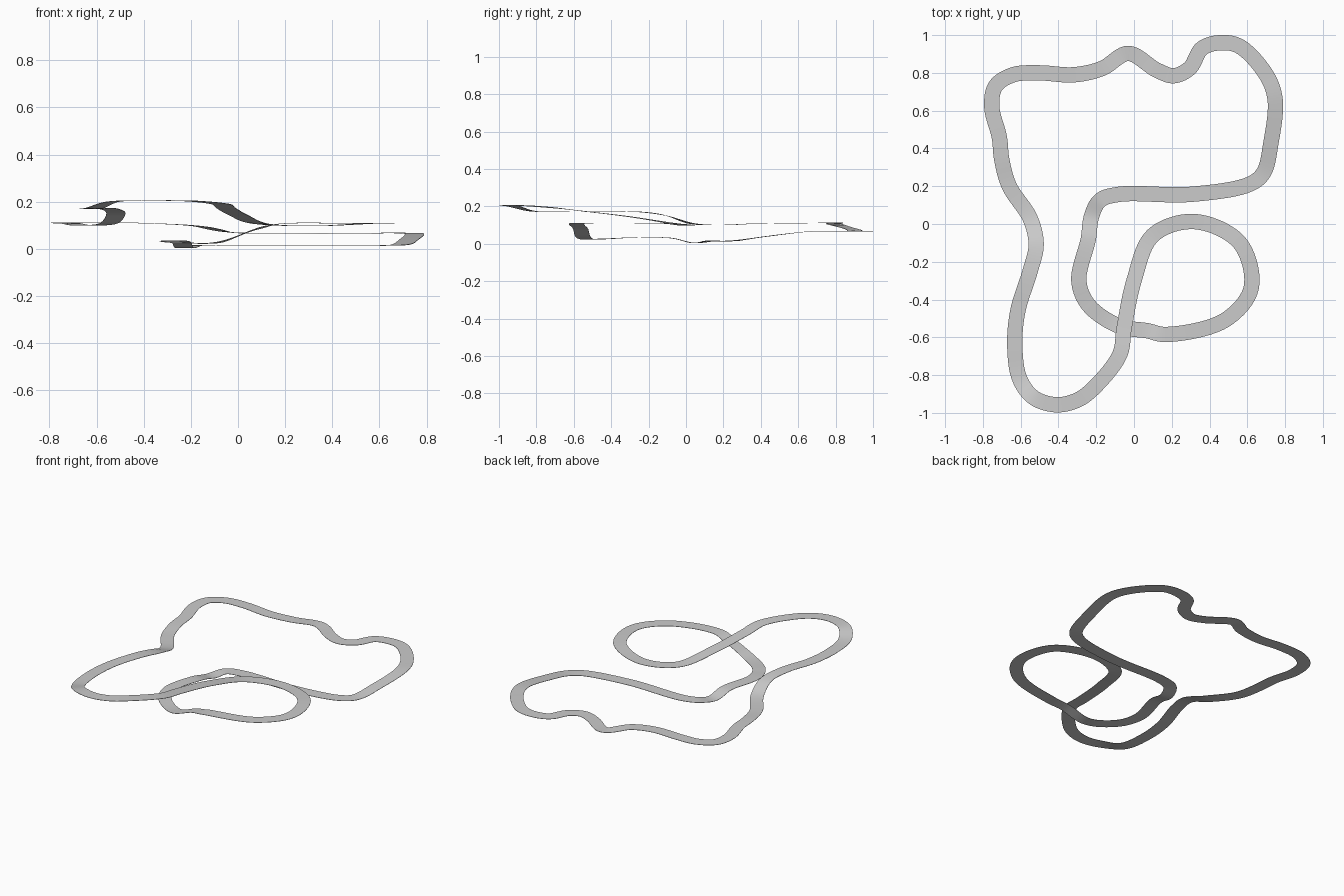
import bpy, bmesh
from mathutils import Vector

if "Cube" in bpy.data.objects:
    bpy.data.objects.remove(bpy.data.objects["Cube"])

WIDTH = 0.081
THICK = 0.002
STEPS = 10

# Centreline of the circuit (x, y, z), closed loop
PATH = [
    # bridge, high hairpin and descent along the left side
    (-.052, -.55, .178), (-.075, -.69, .194), (-.20, -.855, .207), (-.295, -.93, .209),
    (-.41, -.957, .209), (-.53, -.92, .204), (-.605, -.82, .178), (-.631, -.65, .174),
    (-.615, -.46, .174), (-.55, -.25, .174), (-.518, -.11, .155), (-.55, .03, .112),
    (-.66, .20, .104), (-.70, .34, .110), (-.713, .46, .112), (-.753, .62, .114),
    # back edge with its wiggles
    (-.733, .73, .115), (-.64, .79, .115), (-.50, .80, .115), (-.32, .79, .110),
    (-.17, .823, .10), (-.03, .903, .074), (.12, .815, .071), (.21, .785, .071),
    (.295, .825, .071), (.36, .93, .071), (.46, .96, .071), (.56, .94, .071),
    # right side and the straight back to the middle
    (.70, .79, .071), (.747, .66, .069), (.725, .43, .043), (.685, .27, .021),
    (.61, .21, .018), (.30, .157, .018), (-.08, .157, .018), (-.18, .125, .018),
    (-.225, .04, .008), (-.242, -.08, .034), (-.292, -.30, .036), (-.24, -.43, .030),
    # under the bridge and round the front loop
    (-.08, -.54, .032), (.07, -.565, .085), (.17, -.585, .109), (.48, -.51, .112),
    (.62, -.34, .112), (.56, -.10, .112), (.32, .013, .101), (.10, -.06, .110),
    (.0, -.30, .148),
]


def spline(p0, p1, p2, p3, t):
    """Centripetal Catmull-Rom point between p1 and p2."""
    a = (p1 - p0).length ** .5
    b = a + (p2 - p1).length ** .5
    c = b + (p3 - p2).length ** .5
    u = a + (b - a) * t
    q1 = p0 + (p1 - p0) * (u / a)
    q2 = p1 + (p2 - p1) * t
    q3 = p2 + (p3 - p2) * ((u - b) / (c - b))
    r1 = q1 + (q2 - q1) * (u / b)
    r2 = q2 + (q3 - q2) * ((u - a) / (c - a))
    return r1 + (r2 - r1) * t


# Sample the smooth centreline
pts = [Vector(p) for p in PATH]
n = len(pts)
line = [spline(pts[i - 1], pts[i], pts[(i + 1) % n], pts[(i + 2) % n], s / STEPS)
        for i in range(n) for s in range(STEPS)]

# Sweep a level road section along it: top and bottom surfaces with thin edges
bm = bmesh.new()
rows = []
m = len(line)
up = Vector((0, 0, THICK / 2))
for i, p in enumerate(line):
    d = line[(i + 1) % m] - line[i - 1]
    side = Vector((-d.y, d.x, 0)).normalized() * WIDTH / 2
    corners = (p - side + up, p + side + up, p + side - up, p - side - up)
    rows.append([bm.verts.new(c) for c in corners])
for i in range(m):
    a, b = rows[i], rows[(i + 1) % m]
    for k in range(4):
        j = (k + 1) % 4
        bm.faces.new((a[k], b[k], b[j], a[j]))
bmesh.ops.recalc_face_normals(bm, faces=bm.faces)

# Finish the object; the dip near the middle rests just above the ground
low = min(v.co.z for v in bm.verts)
bmesh.ops.translate(bm, verts=bm.verts, vec=(0, 0, .003 - low))
mesh = bpy.data.meshes.new("track_surface")
bm.to_mesh(mesh)
bm.free()
track = bpy.data.objects.new("track_surface", mesh)
bpy.context.collection.objects.link(track)
bpy.context.view_layer.objects.active = track
track.select_set(True)
bpy.ops.object.shade_smooth_by_angle()
